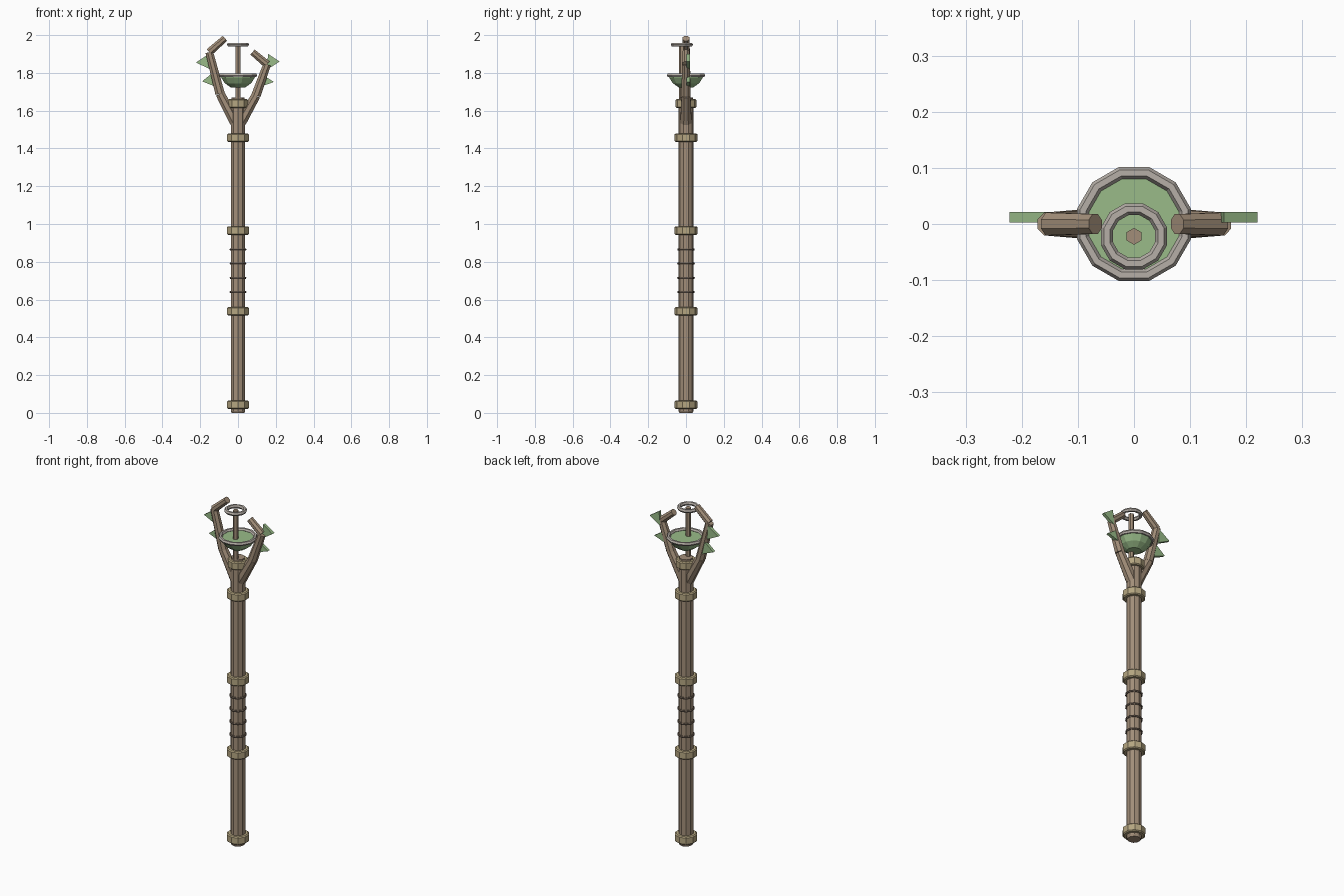
import bpy, math
from mathutils import Vector

if "Cube" in bpy.data.objects:
    bpy.data.objects.remove(bpy.data.objects["Cube"])


def material(name, rgb):
    m = bpy.data.materials.new(name)
    m.diffuse_color = (*rgb, 1)
    m.use_nodes = True
    m.node_tree.nodes["Principled BSDF"].inputs["Base Color"].default_value = m.diffuse_color
    return m


WOOD = material("wood", (0.36, 0.27, 0.19))
BAND = material("aged_brass", (0.46, 0.38, 0.22))
DARK = material("dark_cord", (0.16, 0.12, 0.09))
GREEN = material("green", (0.32, 0.50, 0.25))
STONE = material("stone", (0.47, 0.43, 0.39))


def mesh_object(name, verts, faces, mat):
    me = bpy.data.meshes.new(name)
    me.from_pydata(verts, [], faces)
    ob = bpy.data.objects.new(name, me)
    bpy.context.collection.objects.link(ob)
    me.materials.append(mat)
    return ob


def lathe(name, profile, sides, mat, y=0.0, closed=False):
    """Turn an (r, z) profile, listed bottom to top, about a vertical axis."""
    verts, faces, n = [], [], len(profile)
    for r, z in profile:
        for i in range(sides):
            a = 2 * math.pi * (i + 0.5) / sides
            verts.append((r * math.cos(a), y + r * math.sin(a), z))
    for k in range(n if closed else n - 1):
        for i in range(sides):
            j, m = (i + 1) % sides, (k + 1) % n
            faces.append((k * sides + i, k * sides + j, m * sides + j, m * sides + i))
    if not closed:
        faces.append(tuple(reversed(range(sides))))
        faces.append(tuple((n - 1) * sides + i for i in range(sides)))
    return mesh_object(name, verts, faces, mat)


def ring(name, r, tube, z, mat, sides=12, y=0.0, n=6, squash=1.0):
    prof = [(r + tube * math.cos(2 * math.pi * k / n),
             z + squash * tube * math.sin(2 * math.pi * k / n)) for k in range(n)]
    return lathe(name, prof, sides, mat, y, closed=True)


def limb(name, a, b, r1, r2, sides=8):
    """Tapered wooden segment between two (x, z) points."""
    a, b = Vector((a[0], 0, a[1])), Vector((b[0], 0, b[1]))
    ob = lathe(name, [(r1, 0), (r2, (b - a).length)], sides, WOOD)
    ob.location = a
    ob.rotation_euler = (0, math.atan2(b.x - a.x, b.z - a.z), 0)
    return ob


def thorn(name, tri, y0=0.003, y1=0.021):
    """Triangular leaf prism."""
    verts = [(x, y, z) for y in (y0, y1) for x, z in tri]
    faces = [(0, 1, 2), (5, 4, 3), (0, 3, 4, 1), (1, 4, 5, 2), (2, 5, 3, 0)]
    if tri[0][0] < 0:
        faces = [f[::-1] for f in faces]
    return mesh_object(name, verts, faces, GREEN)


# shaft
lathe("shaft", [(0.035, 0.0), (0.04, 0.01), (0.04, 1.6), (0.037, 1.67)], 10, WOOD)

# bands around the shaft
for z, r in ((0.043, 0.06), (0.538, 0.06), (0.965, 0.06), (1.457, 0.06), (1.638, 0.055)):
    h = 0.023
    lathe("band", [(r - 0.006, z - h), (r, z - h + 0.005),
                   (r, z + h - 0.005), (r - 0.006, z + h)], 10, BAND)

# grip cords
for k in range(4):
    ring("grip_cord", 0.041, 0.006, 0.64 + 0.075 * k, DARK, 10)

# forked prongs
for side, pts in (("left", ((-0.015, 1.54), (-0.095, 1.69), (-0.152, 1.91), (-0.069, 1.983))),
                  ("right", ((0.015, 1.54), (0.095, 1.68), (0.154, 1.845), (0.077, 1.91)))):
    limb(side + "_prong_base", pts[0], pts[1], 0.032, 0.026)
    limb(side + "_prong_middle", pts[1], pts[2], 0.027, 0.022)
    limb(side + "_prong_tip", pts[2], pts[3], 0.022, 0.019)

# leaf thorns
thorn("left_leaf_upper", ((-0.155, 1.90), (-0.222, 1.855), (-0.15, 1.82)))
thorn("left_leaf_lower", ((-0.135, 1.80), (-0.19, 1.755), (-0.115, 1.725)))
thorn("right_leaf_upper", ((0.16, 1.90), (0.22, 1.86), (0.15, 1.815)))
thorn("right_leaf_lower", ((0.13, 1.79), (0.19, 1.752), (0.115, 1.725)))

# bowl and its rim
lathe("bowl", [(0.038, 1.722), (0.072, 1.745), (0.092, 1.775), (0.092, 1.785)], 12, GREEN)
ring("bowl_rim", 0.094, 0.011, 1.787, STONE)

# stem and floating halo
lathe("stem", [(0.015, 1.64), (0.015, 1.95)], 6, WOOD, y=-0.022)
ring("halo", 0.05, 0.011, 1.95, STONE, y=-0.022)
